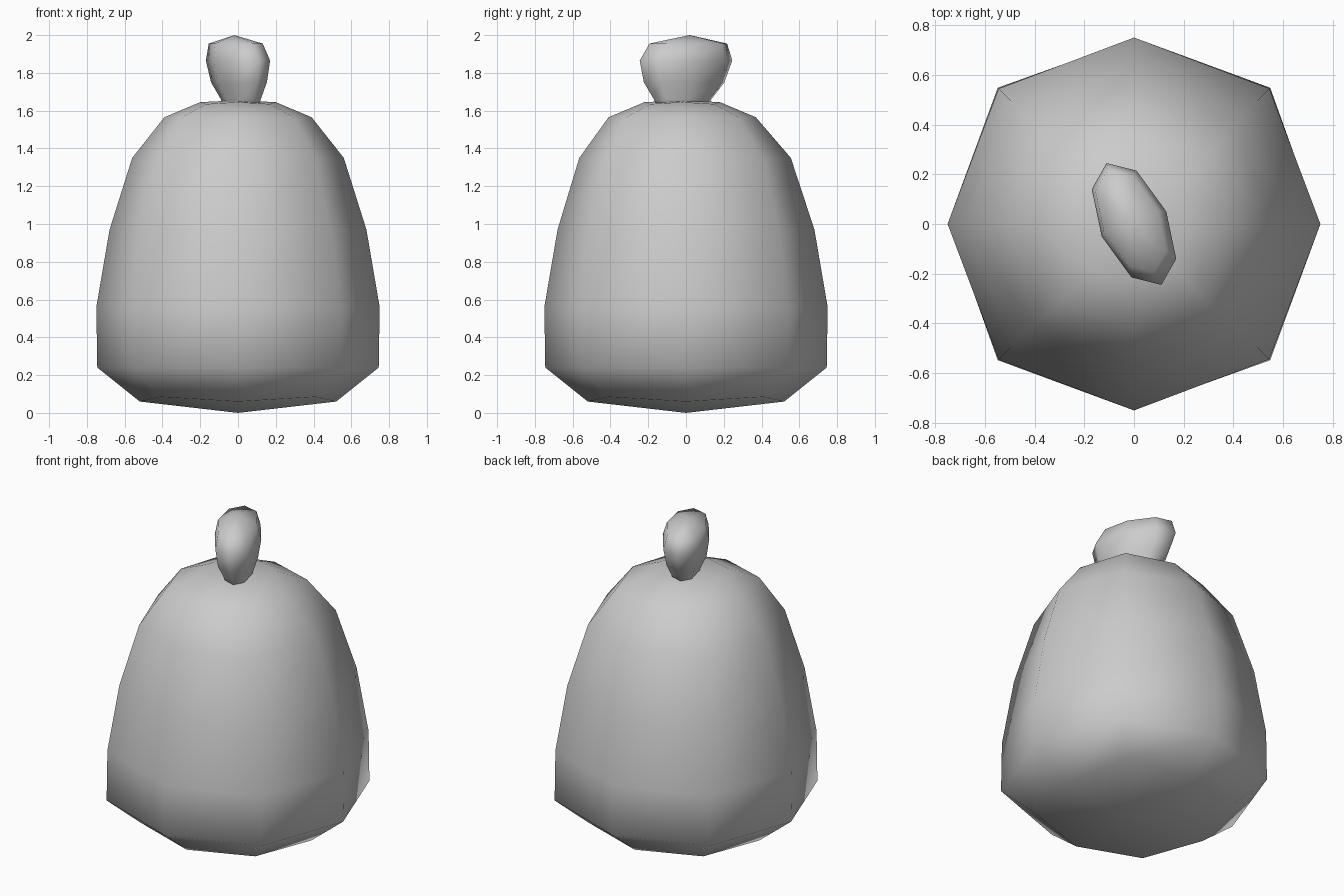
import bpy
from math import cos, sin, pi
from mathutils import Vector

cube = bpy.data.objects.get("Cube")
if cube:
    bpy.data.objects.remove(cube, do_unlink=True)

grey = bpy.data.materials.new("bag grey")
grey.use_nodes = True
colour = (0.6, 0.6, 0.6, 1)
grey.diffuse_color = colour
grey.node_tree.nodes["Principled BSDF"].inputs["Base Color"].default_value = colour


def loft(name, bottom, rings, top):
    """Join eight-sided rings and close each end with four quads."""
    verts = [p for ring in rings for p in ring] + [bottom, top]
    faces = []
    for r in range(len(rings) - 1):
        a, b = r * 8, r * 8 + 8
        for i in range(8):
            j = (i + 1) % 8
            faces.append((a + i, a + j, b + j, b + i))
    low, high, last = len(verts) - 2, len(verts) - 1, len(rings) * 8 - 8
    for i in range(0, 8, 2):
        j = (i + 2) % 8
        faces.append((low, j, i + 1, i))
        faces.append((high, last + i, last + i + 1, last + j))
    mesh = bpy.data.meshes.new(name)
    mesh.from_pydata(verts, [], faces)
    mesh.materials.append(grey)
    mesh.shade_smooth()
    obj = bpy.data.objects.new(name, mesh)
    bpy.context.collection.objects.link(obj)
    return obj


# Sack body: side radius, corner radius, side height, corner height, y shift
profile = [
    (0.52, 0.58, 0.06, 0.085, 0),
    (0.745, 0.775, 0.24, 0.24, 0),
    (0.75, 0.77, 0.56, 0.56, 0),
    (0.68, 0.70, 0.97, 0.97, 0),
    (0.56, 0.58, 1.35, 1.35, -0.005),
    (0.39, 0.42, 1.565, 1.565, -0.02),
    (0.20, 0.24, 1.645, 1.635, -0.02),
]
rings = []
for side, corner, z_side, z_corner, shift in profile:
    ring = []
    for i in range(8):
        r, z = (corner, z_corner) if i % 2 else (side, z_side)
        ring.append(Vector((r * cos(i * pi / 4), r * sin(i * pi / 4) + shift, z)))
    rings.append(ring)
loft("sack_body", Vector((0, 0, 0)), rings, Vector((0, -0.01, 1.655)))

# Tied top: one slanted oval outline, scaled and shifted at each height
half = [(0.13, 0.05), (0.01, 0.215), (-0.11, 0.245), (-0.17, 0.14)]
outline = half + [(-x, -y) for x, y in half]
levels = [
    (0.56, 0.015, -0.018, 1.62),
    (0.62, 0.015, -0.018, 1.66),
    (0.87, 0.005, -0.01, 1.75),
    (1.0, 0, 0, 1.865),
    (0.84, -0.012, 0.012, 1.955),
]
rings = [[Vector((x * s + dx, y * s + dy, z)) for x, y in outline]
         for s, dx, dy, z in levels]
loft("tied_top", Vector((0.015, -0.018, 1.6)), rings, Vector((-0.02, 0.02, 2.0)))
